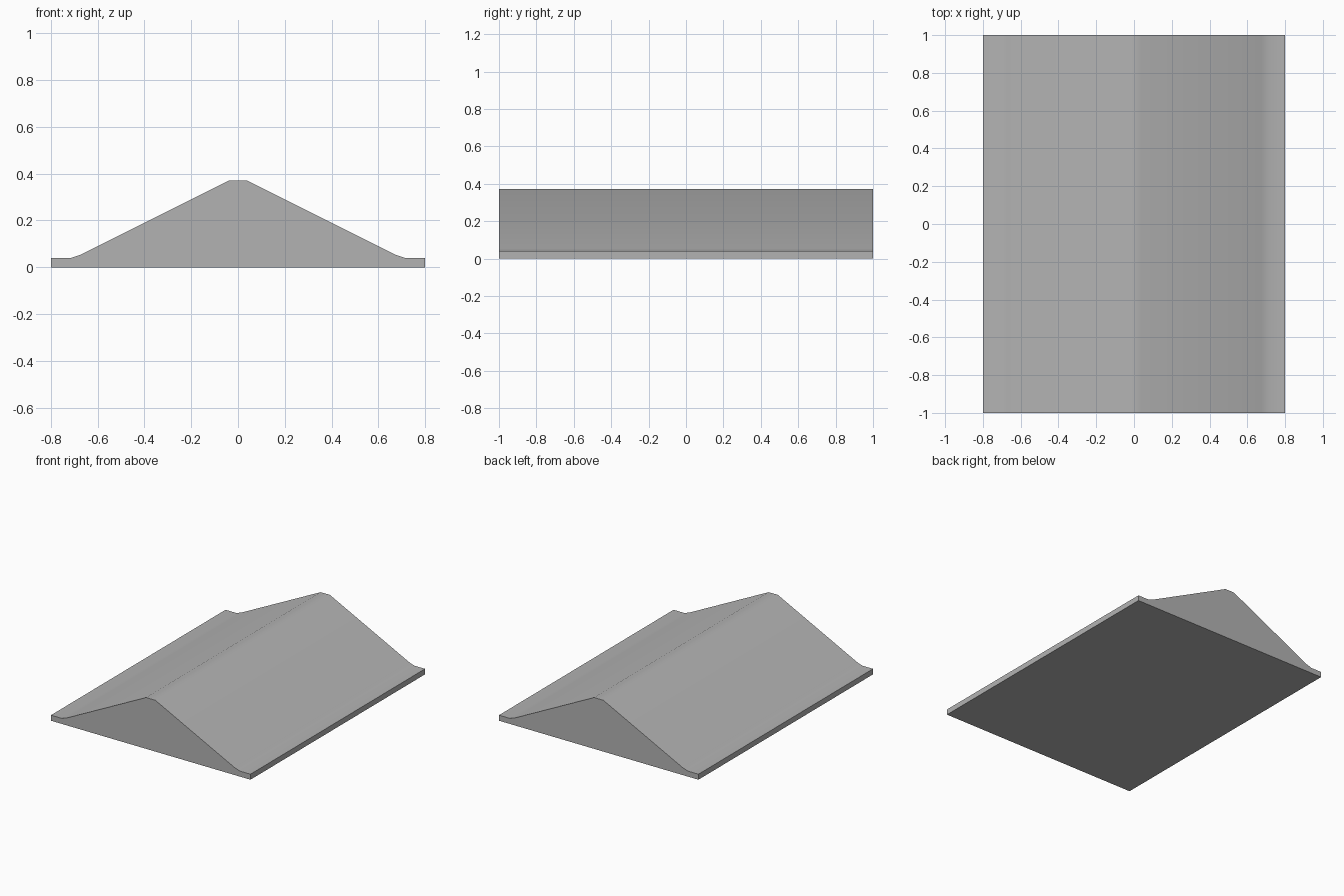
import bpy
import bmesh
import math

cube = bpy.data.objects.get("Cube")
if cube:
    bpy.data.objects.remove(cube, do_unlink=True)

# Plain grey material
grey = bpy.data.materials.new("plain_grey")
grey.use_nodes = True
color = (0.45, 0.45, 0.45, 1)
grey.diffuse_color = color
grey.node_tree.nodes["Principled BSDF"].inputs["Base Color"].default_value = color

# Right half of the cross-section, mirrored to the left
half = [(0.8, 0), (0.8, 0.04), (0.715, 0.04), (0.675, 0.053), (0.037, 0.372)]
profile = half + [(-x, z) for x, z in reversed(half)]

# Extrude the ridge section along its length
bm = bmesh.new()
section = bm.faces.new([bm.verts.new((x, -1, z)) for x, z in profile])
result = bmesh.ops.extrude_face_region(bm, geom=[section], use_keep_orig=True)
far_verts = [v for v in result["geom"] if isinstance(v, bmesh.types.BMVert)]
bmesh.ops.translate(bm, verts=far_verts, vec=(0, 2, 0))
bmesh.ops.recalc_face_normals(bm, faces=bm.faces)

mesh = bpy.data.meshes.new("ridge_roof")
bm.to_mesh(mesh)
bm.free()
mesh.materials.append(grey)
roof = bpy.data.objects.new("ridge_roof", mesh)
bpy.context.collection.objects.link(roof)

# Soft slopes with crisp ends and edges
bpy.context.view_layer.objects.active = roof
roof.select_set(True)
bpy.ops.object.shade_smooth_by_angle(angle=math.radians(40))
